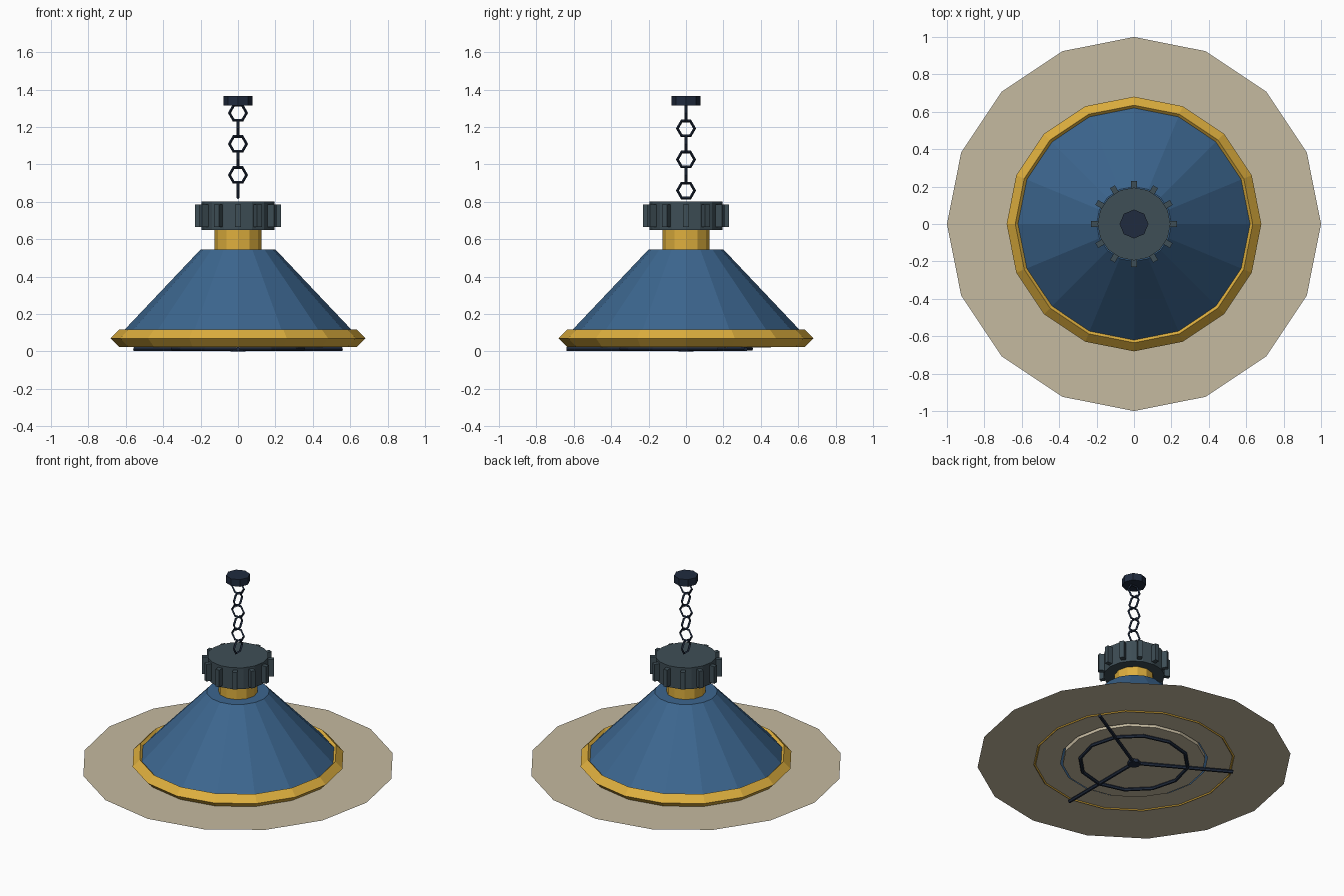
import bpy
import bmesh
import math
from mathutils import Matrix, Vector

cube = bpy.data.objects.get("Cube")
if cube:
    bpy.data.objects.remove(cube, do_unlink=True)


def material(name, srgb):
    lin = [((c / 255 + 0.055) / 1.055) ** 2.4 for c in srgb] + [1]
    m = bpy.data.materials.new(name)
    m.use_nodes = True
    m.diffuse_color = lin
    m.node_tree.nodes["Principled BSDF"].inputs["Base Color"].default_value = lin
    return m


BLUE = material("blue enamel", (60, 102, 143))
GOLD = material("brass", (222, 175, 62))
STEEL = material("grey steel", (62, 78, 86))
DARK = material("dark iron", (32, 43, 62))
CREAM = material("warm glow", (197, 186, 160))


def finish(name, bm, mat, matrix=None):
    bmesh.ops.recalc_face_normals(bm, faces=bm.faces)
    mesh = bpy.data.meshes.new(name)
    bm.to_mesh(mesh)
    bm.free()
    mesh.materials.append(mat)
    obj = bpy.data.objects.new(name, mesh)
    if matrix:
        obj.matrix_world = matrix
    bpy.context.collection.objects.link(obj)
    return obj


def lathe(name, profile, sides, mat, closed=False, caps=(), matrix=None):
    """Turn an (r, z) profile around z; caps lists profile ends to fill."""
    bm = bmesh.new()
    rings = []
    for r, z in profile:
        rings.append([bm.verts.new((r * math.cos(math.tau * i / sides),
                                    r * math.sin(math.tau * i / sides), z))
                      for i in range(sides)])
    pairs = list(zip(rings, rings[1:]))
    if closed:
        pairs.append((rings[-1], rings[0]))
    for a, b in pairs:
        for i in range(sides):
            j = (i + 1) % sides
            bm.faces.new((a[i], a[j], b[j], b[i]))
    for end in caps:
        bm.faces.new(rings[end])
    return finish(name, bm, mat, matrix)


def cylinder(name, r, z0, z1, sides, mat):
    return lathe(name, [(r, z0), (r, z1)], sides, mat, caps=(0, -1))


def ring(name, r, tube, sides, mat, matrix, tube_sides=4):
    steps = [math.tau * k / tube_sides for k in range(tube_sides)]
    profile = [(r + tube * math.cos(a), tube * math.sin(a)) for a in steps]
    return lathe(name, profile, sides, mat, closed=True, matrix=matrix)


# Conical shade, rim and neck
lathe("shade", [(0.65, 0.07), (0.2, 0.545)], 16, BLUE, caps=(-1,))
ring("shade_rim", 0.635, 0.046, 16, GOLD, Matrix.Translation((0, 0, 0.07)))
cylinder("neck", 0.125, 0.54, 0.66, 12, GOLD)

# Cap with cooling fins
cylinder("cap", 0.195, 0.65, 0.8, 16, STEEL)
for i in range(12):
    bm = bmesh.new()
    bmesh.ops.create_cube(bm, size=1)
    bmesh.ops.scale(bm, vec=(0.06, 0.03, 0.12), verts=bm.verts)
    bmesh.ops.translate(bm, vec=(0.2, 0, 0.725), verts=bm.verts)
    finish(f"cap_fin_{i + 1}", bm, STEEL, Matrix.Rotation(math.tau * i / 12, 4, "Z"))

# Chain of alternating links, and ceiling mount
for i in range(6):
    turn = Matrix.Rotation(math.pi / 2 * ((i + 1) % 2), 4, "Z")
    stand = Matrix.Rotation(math.pi / 2, 4, "X")
    place = Matrix.Translation((0, 0, 0.86 + 0.083 * i))
    ring(f"chain_link_{i + 1}", 0.046, 0.008, 6, DARK, place @ turn @ stand)
cylinder("ceiling_mount", 0.077, 1.315, 1.365, 8, DARK)

# Glowing halo plate and lens
lathe("glow_halo", [(0.47, 0.031), (1, 0.031)], 16, CREAM)
cylinder("lens", 0.455, 0.022, 0.05, 16, CREAM)

# Guard under the lens: ring, hub and three spokes
ring("guard_ring", 0.347, 0.012, 12, DARK, Matrix.Translation((0, 0, 0.014)), 6)
cylinder("guard_hub", 0.04, 0, 0.026, 8, DARK)
for i in range(3):
    angle = -math.pi / 2 + math.tau * i / 3
    bm = bmesh.new()
    bmesh.ops.create_cone(bm, cap_ends=True, segments=6, radius1=0.012,
                          radius2=0.012, depth=0.64)
    direction = Vector((math.cos(angle), math.sin(angle), 0))
    place = Matrix.Translation(direction * 0.32 + Vector((0, 0, 0.012)))
    spin = Matrix.Rotation(angle, 4, "Z") @ Matrix.Rotation(math.pi / 2, 4, "Y")
    finish(f"guard_spoke_{i + 1}", bm, DARK, place @ spin)
